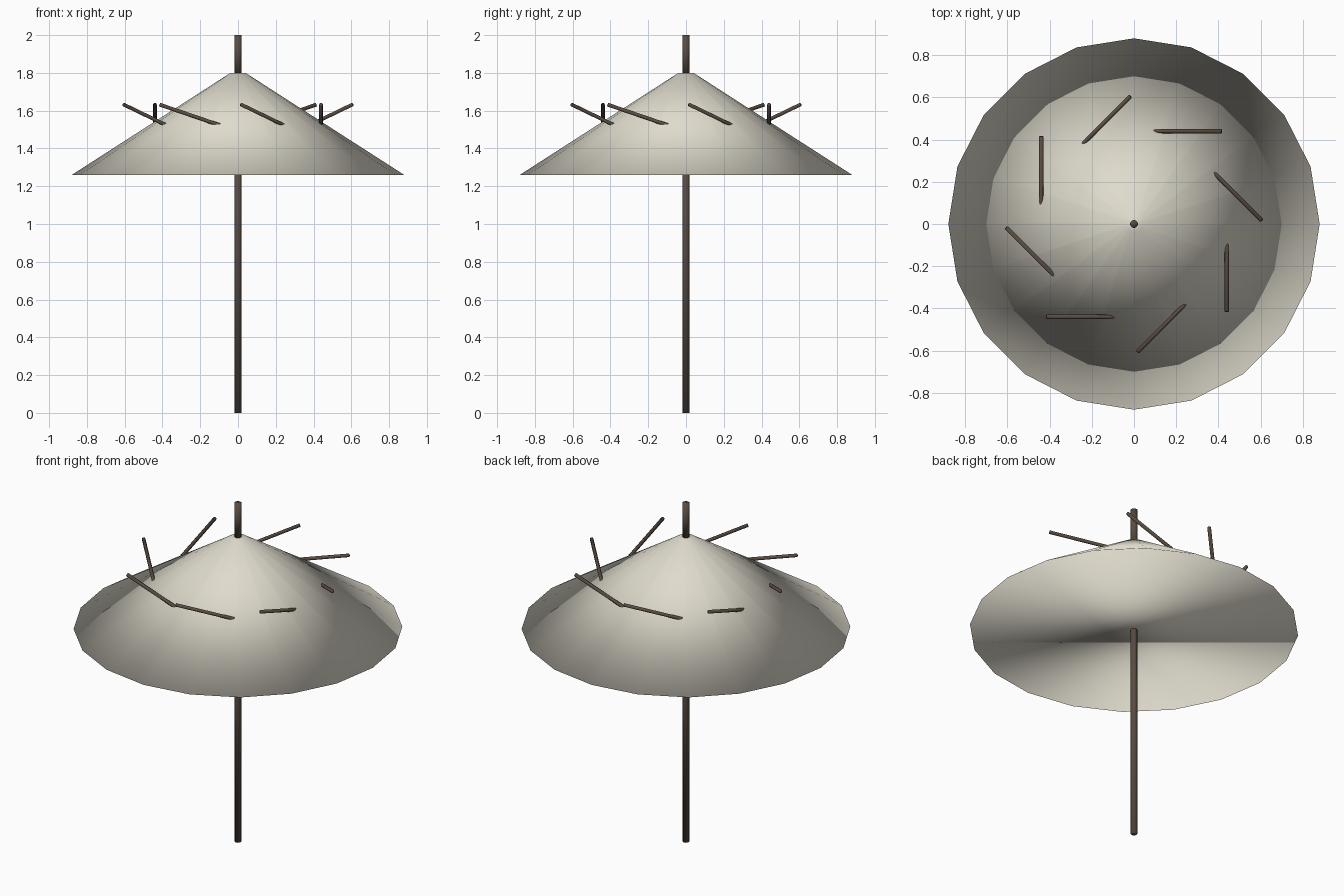
import bpy
from math import cos, sin, tau
from mathutils import Vector

if "Cube" in bpy.data.objects:
    bpy.data.objects.remove(bpy.data.objects["Cube"])


def material(name, color):
    m = bpy.data.materials.new(name)
    m.diffuse_color = (*color, 1)
    m.use_nodes = True
    m.node_tree.nodes["Principled BSDF"].inputs["Base Color"].default_value = m.diffuse_color
    return m


cloth = material("cream_cloth", (0.74, 0.71, 0.61))
wood = material("dark_wood", (0.10, 0.072, 0.055))


def rod(name, start, end, r_start, r_end, sides, mat):
    """Closed, fully smooth cone or cylinder between two points."""
    start, end = Vector(start), Vector(end)
    axis = end - start
    bpy.ops.mesh.primitive_cone_add(
        vertices=sides, radius1=r_start, radius2=r_end, depth=axis.length,
        location=(start + end) / 2,
        rotation=axis.to_track_quat('Z', 'Y').to_euler())
    ob = bpy.context.object
    ob.name = name
    ob.data.materials.append(mat)
    bpy.ops.object.shade_smooth()
    return ob


# Canopy: closed 20-sided cone
canopy = rod("canopy", (0, 0, 1.26), (0, 0, 1.8), 0.88, 0.04, 20, cloth)
canopy.rotation_euler = (0, 0, 0)

# Pole and the tip above the canopy
rod("pole", (0, 0, 0), (0, 0, 1.8), 0.018, 0.018, 12, wood)
rod("tip", (0, 0, 1.8), (0, 0, 2.0), 0.019, 0.019, 12, wood)

# Eight slanted ribs, each tangential and poking out through the canopy
for i in range(8):
    a = tau * i / 8
    centre = Vector((0.44 * cos(a), 0.44 * sin(a), 1.49))
    half = Vector((0.415 * sin(a), -0.415 * cos(a), 0.142))
    rod(f"rib_{i + 1}", centre - half, centre + half, 0.01, 0.01, 8, wood)
